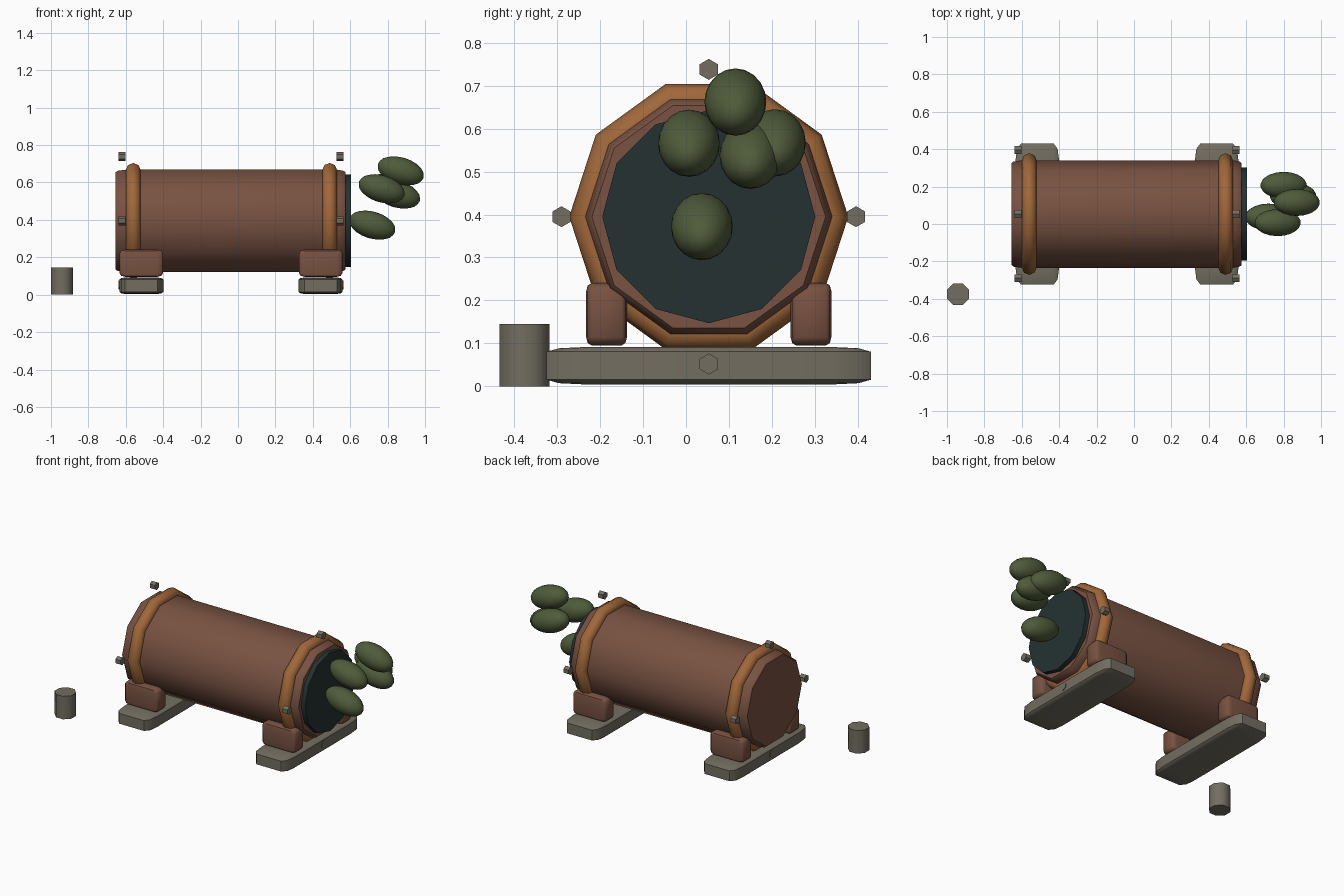
import bpy, bmesh, math
from mathutils import Matrix, Vector

if "Cube" in bpy.data.objects:
    bpy.data.objects.remove(bpy.data.objects["Cube"], do_unlink=True)

AXIS_Y, AXIS_Z = 0.053, 0.395  # barrel axis runs along x
TURN_X = Matrix.Rotation(math.pi / 2, 4, 'Y')


def material(name, rgb):
    m = bpy.data.materials.new(name)
    m.use_nodes = True
    m.diffuse_color = (*rgb, 1)
    m.node_tree.nodes["Principled BSDF"].inputs["Base Color"].default_value = (*rgb, 1)
    return m


BROWN = material("brown_wood", (0.188, 0.084, 0.054))
ORANGE = material("orange_band", (0.352, 0.136, 0.042))
GREY = material("grey_stone", (0.170, 0.155, 0.118))
GREEN = material("leaf_green", (0.078, 0.105, 0.043))
TEAL = material("dark_teal", (0.018, 0.031, 0.032))


def finish(name, bm, mat, angle=40):
    bmesh.ops.recalc_face_normals(bm, faces=bm.faces)
    mesh = bpy.data.meshes.new(name)
    bm.to_mesh(mesh)
    bm.free()
    mesh.materials.append(mat)
    ob = bpy.data.objects.new(name, mesh)
    bpy.context.collection.objects.link(ob)
    bpy.ops.object.select_all(action='DESELECT')
    ob.select_set(True)
    bpy.context.view_layer.objects.active = ob
    bpy.ops.object.shade_smooth_by_angle(angle=math.radians(angle))
    return ob


def lathe(name, profile, sides, mat, closed=False, angle=40):
    """Sweep (x, radius) points around the barrel axis."""
    bm = bmesh.new()
    rings = []
    for x, r in profile:
        turns = [2 * math.pi * i / sides for i in range(sides)]
        rings.append([bm.verts.new((x, AXIS_Y + r * math.cos(t), AXIS_Z + r * math.sin(t)))
                      for t in turns])
    pairs = list(zip(rings, rings[1:]))
    if closed:
        pairs.append((rings[-1], rings[0]))
    else:
        bm.faces.new(rings[0])
        bm.faces.new(rings[-1])
    for a, b in pairs:
        for i in range(sides):
            j = (i + 1) % sides
            bm.faces.new((a[i], a[j], b[j], b[i]))
    return finish(name, bm, mat, angle)


def soft_block(name, center, size, mat, bevel):
    """Unit cube bevelled first, then stretched, so long sides taper."""
    bm = bmesh.new()
    bmesh.ops.create_cube(bm, size=1)
    bmesh.ops.bevel(bm, geom=bm.edges[:], offset=bevel, segments=2,
                    profile=0.5, affect='EDGES')
    bmesh.ops.transform(bm, verts=bm.verts,
                        matrix=Matrix.Translation(center) @ Matrix.Diagonal((*size, 1)))
    return finish(name, bm, mat)


def prism(name, center, radius, depth, sides, mat, turn, angle):
    bm = bmesh.new()
    bmesh.ops.create_cone(bm, cap_ends=True, segments=sides,
                          radius1=radius, radius2=radius, depth=depth)
    bmesh.ops.transform(bm, verts=bm.verts, matrix=Matrix.Translation(center) @ turn)
    return finish(name, bm, mat, angle)


# Barrel body and the dark disc closing its right-hand mouth
lathe("barrel_body", [(-0.655, 0.272), (-0.645, 0.281), (-0.60, 0.2875),
                      (0.53, 0.2875), (0.565, 0.281), (0.576, 0.272)], 10, BROWN)
lathe("mouth_disc", [(0.56, 0.248), (0.605, 0.248)], 12, TEAL)

# Each end has a band, a beam, two cradle blocks and four bolts
for side, band_x, foot_x, bolt_x in (("right", -0.56, -0.517, -0.62),
                                     ("left", 0.49, 0.442, 0.545)):
    ring = [(band_x + 0.04 * math.sin(a), 0.285 + 0.04 * math.cos(a))
            for a in (math.pi * k / 4 for k in range(8))]
    lathe(side + "_band", ring, 10, ORANGE, closed=True, angle=50)
    soft_block(side + "_beam", (foot_x, AXIS_Y, 0.048), (0.235, 0.755, 0.088), GREY, 0.13)
    for label, s in (("front", -1), ("back", 1)):
        soft_block(f"{side}_{label}_cradle", (foot_x, AXIS_Y + s * 0.238, 0.168),
                   (0.232, 0.095, 0.145), BROWN, 0.13)
    for k in range(4):
        a = k * math.pi / 2
        place = (bolt_x, AXIS_Y + 0.343 * math.cos(a), AXIS_Z + 0.343 * math.sin(a))
        turn = Matrix.Rotation(math.pi / 2, 4, 'X') @ TURN_X
        # hexagon points lie along y
        turn = TURN_X @ Matrix.Rotation(math.pi / 2, 4, 'Z')
        prism(f"{side}_bolt_{k}", place, 0.0243, 0.036, 6, GREY, turn, 30)

# Short post standing apart
prism("post", (-0.941, -0.376, 0.0725), 0.063, 0.145, 8, GREY,
      Matrix.Rotation(math.pi / 8, 4, 'Z'), 50)

# Leaf clumps spilling out of the mouth, all drooping outward
droop = Matrix.Rotation(math.radians(17), 4, 'Y')
for i, spot in enumerate([(0.718, 0.037, 0.372), (0.768, 0.007, 0.566), (0.85, 0.15, 0.538),
                          (0.870, 0.115, 0.662), (0.80, 0.207, 0.567)]):
    bm = bmesh.new()
    bmesh.ops.create_icosphere(bm, subdivisions=3, radius=1)
    bmesh.ops.transform(bm, verts=bm.verts, matrix=Matrix.Translation(Vector(spot)) @ droop
                        @ Matrix.Diagonal((0.128, 0.072, 0.072, 1)))
    finish(f"leaf_clump_{i}", bm, GREEN, 60)
